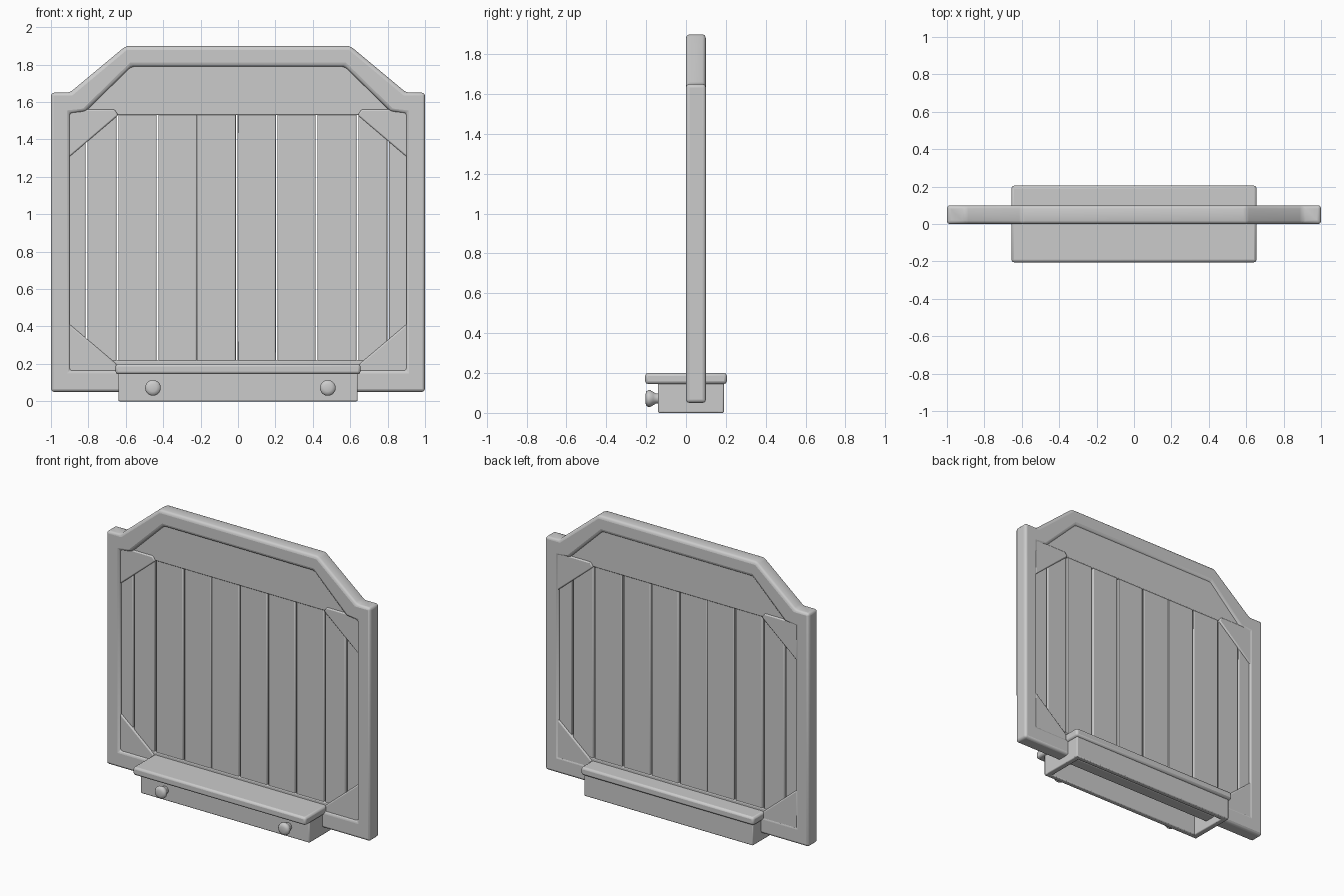
import bpy, bmesh, math

if "Cube" in bpy.data.objects:
    bpy.data.objects.remove(bpy.data.objects["Cube"])


def finish(name, bm, bevel=0.0, segments=2):
    bmesh.ops.recalc_face_normals(bm, faces=bm.faces[:])
    mesh = bpy.data.meshes.new(name)
    bm.to_mesh(mesh)
    bm.free()
    ob = bpy.data.objects.new(name, mesh)
    bpy.context.collection.objects.link(ob)
    if bevel:
        m = ob.modifiers.new("round", "BEVEL")
        m.width, m.segments, m.limit_method = bevel, segments, "ANGLE"
        m.angle_limit = math.radians(25)
    bpy.ops.object.select_all(action="DESELECT")
    bpy.context.view_layer.objects.active = ob
    ob.select_set(True)
    bpy.ops.object.shade_smooth_by_angle(angle=math.radians(40))
    return ob


def prism(name, pts, y0, y1, bevel=0.0, segments=2):
    """Extrude an x-z outline from y0 to y1."""
    bm = bmesh.new()
    a = [bm.verts.new((x, y0, z)) for x, z in pts]
    b = [bm.verts.new((x, y1, z)) for x, z in pts]
    bm.faces.new(a)
    bm.faces.new(b)
    for i in range(len(pts)):
        j = (i + 1) % len(pts)
        bm.faces.new((a[i], a[j], b[j], b[i]))
    return finish(name, bm, bevel, segments)


def box(name, x0, x1, y0, y1, z0, z1, bevel=0.0):
    return prism(name, [(x0, z0), (x1, z0), (x1, z1), (x0, z1)], y0, y1, bevel)


def mirrored(half):
    return half + [(-x, z) for x, z in reversed(half)]


# Outer frame: outline ring with a clipped top
outer = mirrored([(1, .05), (1, 1.65), (.9, 1.65), (.6, 1.9)])
inner = mirrored([(.9, .165), (.9, 1.54), (.815, 1.55), (.57, 1.79)])
bm = bmesh.new()
rings = [[bm.verts.new((x, y, z)) for x, z in loop]
         for loop, y in ((outer, 0), (outer, .1), (inner, .1), (inner, 0))]
for k in range(4):
    p, q = rings[k], rings[(k + 1) % 4]
    for i in range(len(p)):
        j = (i + 1) % len(p)
        bm.faces.new((p[i], p[j], q[j], q[i]))
finish("frame", bm, .018, 3)

# Vertical planks separated by narrow slots
edges = [-.91, -.81, -.645, -.43, -.22, -.007, .207, .42, .638, .803, .91]
for i, (a, b) in enumerate(zip(edges, edges[1:])):
    left = 0 if edges[i] == -.22 else .005
    right = 0 if edges[i + 1] == -.22 else .005
    box(f"plank_{i + 1}", a + left, b - right, .025, .085, .15, 1.56, .006)

# Header panel above the slots and rail below them
prism("header_panel", mirrored([(.64, 1.53), (.89, 1.53), (.82, 1.57), (.58, 1.8)]),
      .022, .088, .006)
box("bottom_rail", -.89, .89, .022, .088, .15, .22, .006)

# Diagonal corner braces
for s, side in ((-1, "left"), (1, "right")):
    prism(f"lower_brace_{side}",
          [(s * .65, .15), (s * .91, .15), (s * .91, .42), (s * .65, .2)],
          .014, .096, .008)
    prism(f"upper_brace_{side}",
          [(s * .64, 1.53), (s * .91, 1.3), (s * .91, 1.56), (s * .66, 1.56)],
          .014, .096, .008)

# Base trough, open underneath, with an overhanging shelf
box("base_front", -.64, .64, -.14, -.105, 0, .16, .006)
box("base_back", -.64, .64, .155, .19, 0, .16, .006)
for s, side in ((-1, "left"), (1, "right")):
    x0, x1 = sorted((s * .6, s * .64))
    box(f"base_end_{side}", x0, x1, -.135, .185, 0, .16, .006)
box("shelf", -.655, .655, -.205, .205, .145, .2, .014)

# Turned knobs on the front
profile = [(.026, -.13), (.026, -.152), (.034, -.165), (.042, -.18),
           (.042, -.19), (.036, -.199), (.02, -.204)]
n = 20
for x, side in ((-.455, "left"), (.48, "right")):
    bm = bmesh.new()
    loops = [[bm.verts.new((x + r * math.cos(2 * math.pi * k / n), y,
                            .072 + r * math.sin(2 * math.pi * k / n)))
              for k in range(n)] for r, y in profile]
    for p, q in zip(loops, loops[1:]):
        for k in range(n):
            j = (k + 1) % n
            bm.faces.new((p[k], p[j], q[j], q[k]))
    bm.faces.new(loops[0])
    bm.faces.new(loops[-1])
    finish(f"knob_{side}", bm)
